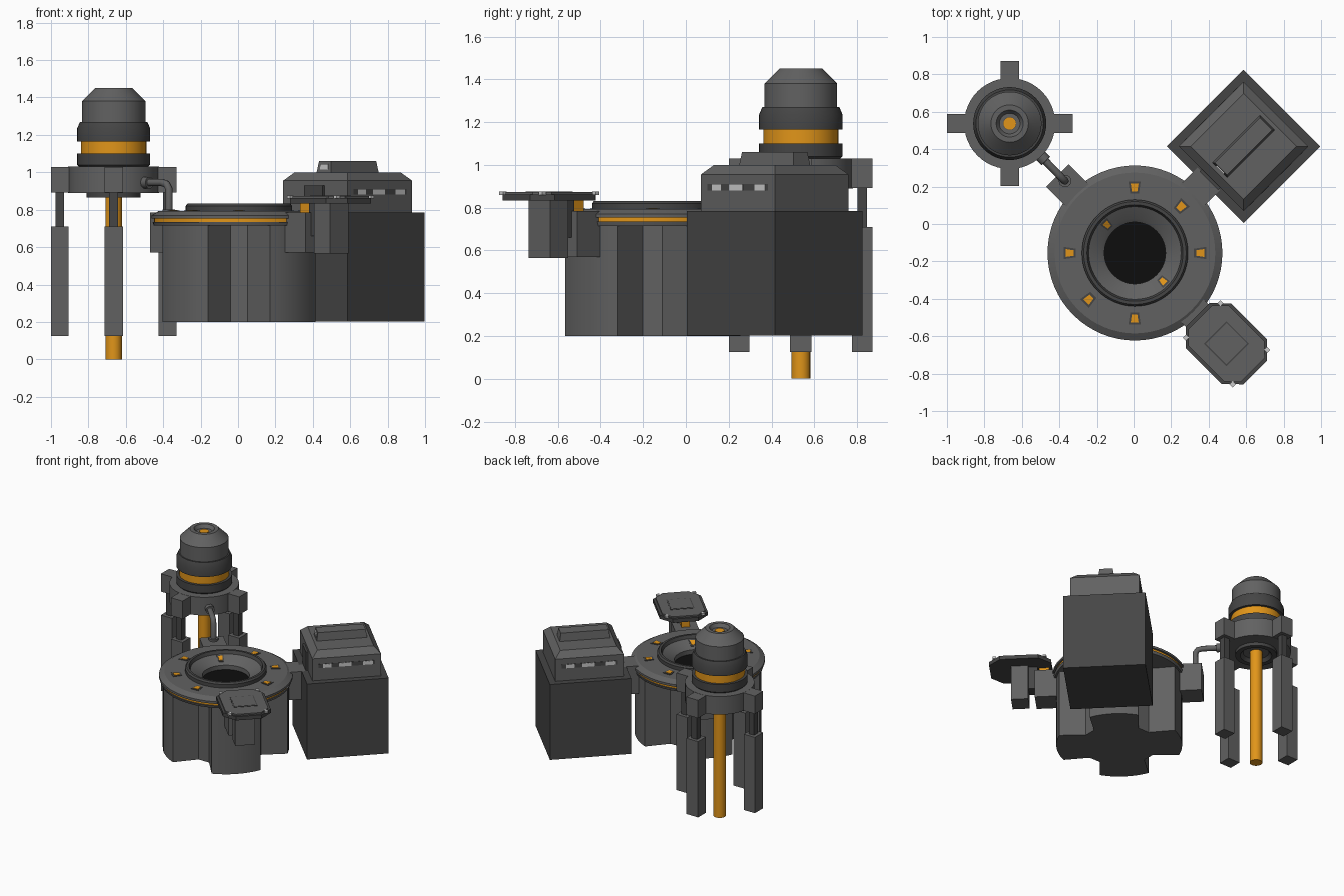
import bpy, bmesh
from math import sin, cos, pi, radians
from mathutils import Matrix, Vector

if "Cube" in bpy.data.objects:
    bpy.data.objects.remove(bpy.data.objects["Cube"])

HUB, TOWER, CARGO, PAD = (0.005, -0.155), (-0.665, 0.537), (0.586, 0.415), (0.495, -0.64)


def material(name, r, g, b):
    m = bpy.data.materials.new(name)
    m.diffuse_color = (r, g, b, 1)
    m.use_nodes = True
    m.node_tree.nodes["Principled BSDF"].inputs["Base Color"].default_value = m.diffuse_color
    return m


GREY = material("grey_metal", 0.12, 0.12, 0.12)
DARK = material("dark_metal", 0.06, 0.06, 0.06)
BLACK = material("black", 0.004, 0.004, 0.004)
ORANGE = material("orange", 0.75, 0.3, 0.01)
LIGHT = material("window_light", 0.6, 0.6, 0.6)


def add(name, bm, mat, smooth=False):
    bmesh.ops.recalc_face_normals(bm, faces=bm.faces)
    me = bpy.data.meshes.new(name)
    bm.to_mesh(me)
    bm.free()
    me.materials.append(mat)
    ob = bpy.data.objects.new(name, me)
    bpy.context.collection.objects.link(ob)
    if smooth:
        bpy.ops.object.select_all(action='DESELECT')
        ob.select_set(True)
        bpy.context.view_layer.objects.active = ob
        bpy.ops.object.shade_smooth_by_angle(angle=radians(25))
    return ob


def lathe(name, centre, profile, mat, n=48):
    """Spin (radius, z) points round a vertical axis; radius 0 closes it."""
    bm = bmesh.new()
    vs = [bm.verts.new((r, 0, z)) for r, z in profile]
    es = [bm.edges.new(p) for p in zip(vs, vs[1:])]
    bmesh.ops.spin(bm, geom=vs + es, cent=(0, 0, 0), axis=(0, 0, 1), angle=2 * pi, steps=n)
    bmesh.ops.remove_doubles(bm, verts=bm.verts, dist=1e-5)
    bmesh.ops.translate(bm, verts=bm.verts, vec=(*centre, 0))
    return add(name, bm, mat, True)


def box(name, origin, deg, x, y, z, mat=GREY, inset=0.0):
    """Box given by local ranges x, y, z in a frame turned by deg; inset shrinks its top."""
    bm = bmesh.new()
    bmesh.ops.create_cube(bm, size=1)
    for v in bm.verts:
        k = inset if v.co.z > 0 else 0
        v.co = Vector([r[0] + k if c < 0 else r[1] - k
                       for c, r in zip(v.co, (x, y))] + [z[0] if v.co.z < 0 else z[1]])
    bm.transform(Matrix.Translation((*origin, 0)) @ Matrix.Rotation(radians(deg), 4, 'Z'))
    return add(name, bm, mat)


def prism(name, origin, deg, pts, z0, z1, mat=GREY, smooth=False):
    bm = bmesh.new()
    f = bm.faces.new([bm.verts.new((px, py, z0)) for px, py in pts])
    up = bmesh.ops.extrude_face_region(bm, geom=[f])["geom"]
    bmesh.ops.translate(bm, verts=[g for g in up if isinstance(g, bmesh.types.BMVert)],
                        vec=(0, 0, z1 - z0))
    bm.transform(Matrix.Translation((*origin, 0)) @ Matrix.Rotation(radians(deg), 4, 'Z'))
    return add(name, bm, mat, smooth)


def pipe(name, pts, r):
    cu = bpy.data.curves.new(name, 'CURVE')
    cu.dimensions = '3D'
    cu.bevel_depth, cu.bevel_resolution, cu.use_fill_caps = r, 3, True
    sp = cu.splines.new('POLY')
    sp.points.add(len(pts) - 1)
    for p, co in zip(sp.points, pts):
        p.co = (*co, 1)
    cu.materials.append(GREY)
    bpy.context.collection.objects.link(bpy.data.objects.new(name, cu))


# Hub body: four arms on the diagonals with rounded ends
cross = []
for k in range(4):
    a = radians(45 + 90 * k)
    for i in range(9):
        t = a + radians(-23 + 46 * i / 8)
        cross.append((0.442 * cos(t), 0.442 * sin(t)))
    for s in (-1, 1):
        t = a + pi / 4
        cross.append((0.27 * cos(t) - s * 0.045 * sin(t), 0.27 * sin(t) + s * 0.045 * cos(t)))
prism("hub_body", HUB, 0, cross, 0.2, 0.72, GREY, True)

# Hub rim, raised collar, funnel and shaft
lathe("hub_rim", HUB, [(0.2, 0.715), (0.455, 0.715), (0.462, 0.735), (0.45, 0.735), (0.45, 0.753),
      (0.468, 0.753), (0.468, 0.77), (0.43, 0.793), (0.28, 0.793)], GREY, 64)
lathe("rim_band", HUB, [(0.44, 0.735), (0.454, 0.735), (0.454, 0.753), (0.44, 0.753)], ORANGE, 64)
lathe("hub_collar", HUB, [(0.285, 0.79), (0.285, 0.82), (0.275, 0.832), (0.258, 0.832),
      (0.248, 0.808)], DARK, 64)
lathe("hub_funnel", HUB, [(0.248, 0.808), (0.185, 0.775), (0.165, 0.76), (0.165, 0.724)], GREY, 64)
lathe("hub_shaft_floor", HUB, [(0.167, 0.726), (0, 0.726)], BLACK, 64)

# Wedge lamps: outer ones on the rim, inner ones on the funnel
for deg in (0, 45, 90, 135, 180, 225, 270, 315):
    inner = deg in (135, 315)
    r, z = (0.213, 0.789) if inner else (0.35, 0.793)
    for nm, h, mat, lift in (("lamp_frame", 0.033, DARK, 0.003), ("lamp", 0.021, ORANGE, 0.006)):
        h *= 0.8 if inner else 1
        wedge = [(r - h, -0.7 * h), (r + h, -h), (r + h, h), (r - h, 0.7 * h)]
        ob = prism(nm, HUB, deg, wedge, z - 0.006, z + lift, mat)
        if inner:
            for v in ob.data.vertices:
                d = (v.co.xy - Vector(HUB)).length
                v.co.z += (d - r) * 0.52

# Docking arms to the three modules
for nm, deg, end in (("cargo_arm", 45, 0.56), ("pipe_arm", 135, 0.587), ("pad_arm", 315, 0.587)):
    box(nm, HUB, deg, (0.36, end), (-0.085, 0.085), (0.57, 0.785))

# Drill tower: platform, rings, cap and drill
lathe("tower_platform", TOWER, [(0, 0.89), (0.243, 0.89), (0.243, 1.03), (0, 1.03)], GREY)
lathe("tower_under_ring", TOWER, [(0.145, 0.9), (0.145, 0.865), (0.11, 0.865), (0.09, 0.89)], DARK)
lathe("tower_lower_ring", TOWER, [(0.185, 1.03), (0.195, 1.04), (0.195, 1.10), (0.16, 1.10)], DARK)
lathe("tower_band", TOWER, [(0.175, 1.095), (0.175, 1.17)], ORANGE)
lathe("tower_upper_ring", TOWER, [(0.16, 1.165), (0.195, 1.165), (0.195, 1.235), (0.18, 1.27),
      (0.16, 1.27)], DARK)
lathe("tower_cap", TOWER, [(0.17, 1.265), (0.17, 1.38), (0.1, 1.45), (0.072, 1.45), (0.055, 1.425),
      (0.035, 1.425)], GREY)
lathe("tower_top_core", TOWER, [(0.055, 1.424), (0, 1.424)], DARK)
lathe("tower_top_lamp", TOWER, [(0.033, 1.42), (0.033, 1.43), (0, 1.43)], ORANGE, 24)
lathe("drill", TOWER, [(0, 0), (0.044, 0), (0.044, 0.9)], ORANGE, 24)
for deg in (0, 90, 180, 270):
    box("tower_bracket", TOWER, deg, (0.18, 0.335), (-0.05, 0.05), (0.891, 1.029))
    box("leg_strut", TOWER, deg, (0.265, 0.31), (-0.024, 0.024), (0.7, 0.9), DARK)
    box("leg_foot", TOWER, deg, (0.24, 0.335), (-0.05, 0.05), (0.125, 0.71))

# Pipe from the tower to the hub
pipe("supply_pipe", [(-0.54, 0.405, 0.945), (-0.405, 0.265, 0.945), (-0.382, 0.241, 0.937),
     (-0.37, 0.23, 0.912), (-0.37, 0.23, 0.775)], 0.02)
pipe("pipe_collar", [(-0.51, 0.374, 0.945), (-0.473, 0.337, 0.945)], 0.032)
pipe("pipe_foot", [(-0.37, 0.23, 0.78), (-0.37, 0.23, 0.8)], 0.034)

# Cargo block: box, lid, roof bar and door
s = 0.29
box("cargo_box", CARGO, 45, (-s, s), (-s, s), (0.203, 0.785), DARK)
s = 0.244
box("cargo_lid", CARGO, 45, (-s, s), (-s, s), (0.78, 0.955))
box("cargo_roof", CARGO, 45, (-s, s), (-s, s), (0.955, 1.0), GREY, 0.044)
box("roof_bar", CARGO, 45, (-0.18, 0.18), (-0.056, 0.056), (0.995, 1.06), GREY, 0.01)
box("bar_light", CARGO, 45, (-0.18, -0.1), (-0.03, 0.03), (1.015, 1.045), LIGHT)
box("cargo_door", CARGO, 45, (-0.26, -0.2), (-0.07, 0.07), (0.785, 0.93), DARK)
for side in (0, 180):
    box("window_strip", CARGO, 45 + side, (-0.2, 0.2), (-0.246, -0.2), (0.88, 0.91), DARK)
    for c, w in ((-0.138, 0.03), (-0.01, 0.045), (0.15, 0.035)):
        box("window", CARGO, 45 + side, (c - w, c + w), (-0.248, -0.2), (0.881, 0.909), LIGHT)


# Landing pad: octagonal plate with inset panel, pedestal and corner lights
def octagon(k):
    a, b = 0.217 - k, 0.17 - k
    return [(a, -0.09), (a, 0.09), (0.135, b), (-0.135, b), (-a, 0.09), (-a, -0.09),
            (-0.135, -b), (0.135, -b)]


prism("pad_plate", PAD, 315, octagon(0), 0.833, 0.862, DARK)
prism("pad_deck", PAD, 315, octagon(0.018), 0.86, 0.872)
box("pad_panel_border", PAD, 315, (-0.085, 0.085), (-0.085, 0.085), (0.865, 0.874), DARK)
box("pad_panel", PAD, 315, (-0.078, 0.078), (-0.078, 0.078), (0.865, 0.876))
for sx in (-1, 1):
    for sy in (-1, 1):
        cx, cy = sx * 0.176, sy * 0.13
        box("pad_light", PAD, 315, (cx - 0.012, cx + 0.012), (cy - 0.012, cy + 0.012),
            (0.86, 0.875), LIGHT)
box("pad_pedestal", PAD, 315, (-0.055, 0.065), (-0.07, 0.07), (0.565, 0.835))
box("pad_link", PAD, 315, (-0.12, -0.04), (-0.045, 0.045), (0.66, 0.835), DARK)
box("pad_lamp_block", HUB, 315, (0.49, 0.56), (-0.03, 0.03), (0.775, 0.834), ORANGE)
